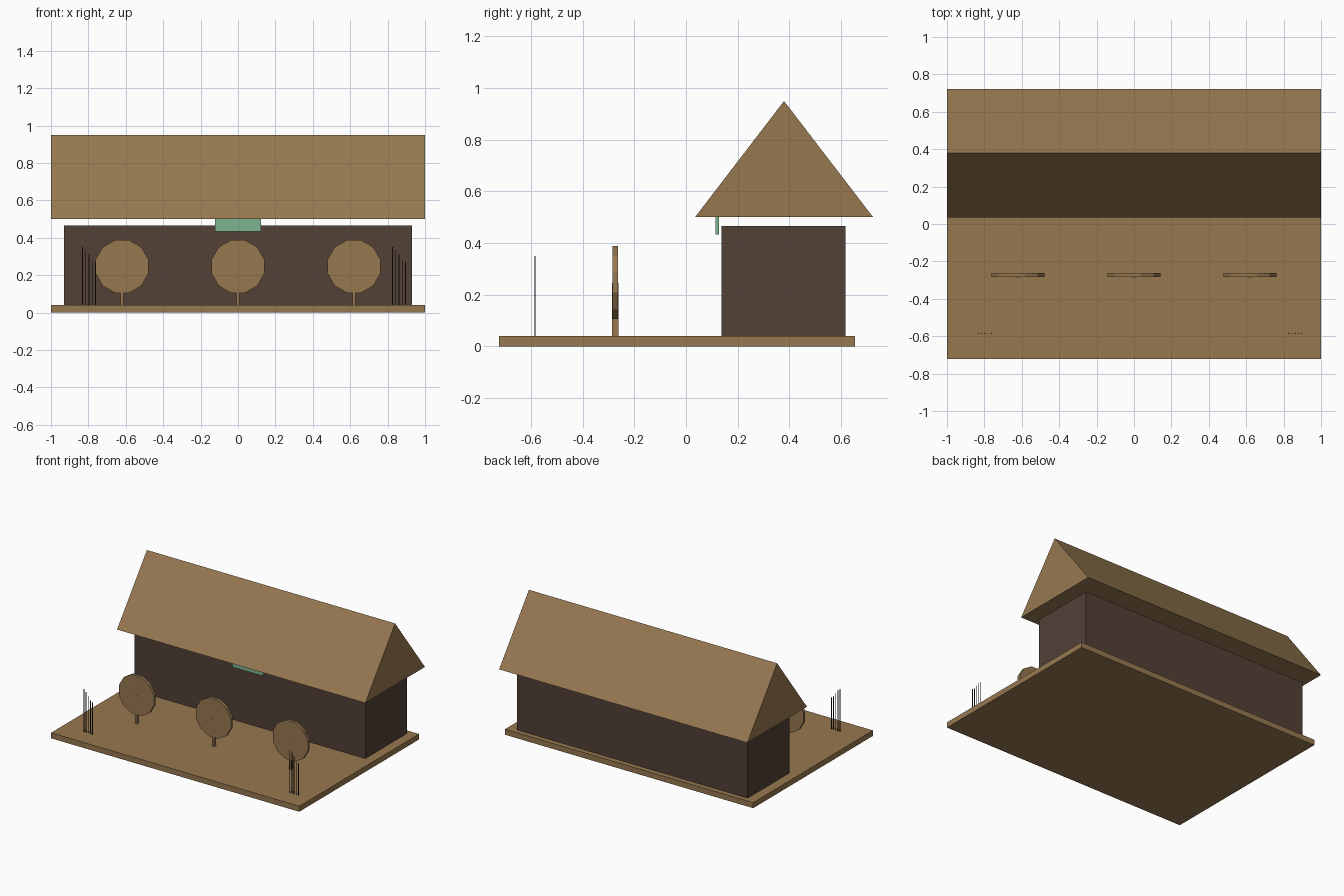
import bpy, bmesh, math
from mathutils import Matrix, Vector

if "Cube" in bpy.data.objects:
    bpy.data.objects.remove(bpy.data.objects["Cube"])


def lin(c):
    c /= 255
    return c / 12.92 if c <= 0.04045 else ((c + 0.055) / 1.055) ** 2.4


def material(name, r, g, b):
    m = bpy.data.materials.new(name)
    m.diffuse_color = (lin(r), lin(g), lin(b), 1)
    m.use_nodes = True
    m.node_tree.nodes["Principled BSDF"].inputs["Base Color"].default_value = m.diffuse_color
    return m


TAN = material("tan_brown", 150, 120, 80)
DARK = material("dark_brown", 82, 65, 54)
GREEN = material("soft_green", 125, 180, 145)
BLACK = material("reed_black_brown", 48, 37, 28)


def finish(name, bm, mat):
    bmesh.ops.recalc_face_normals(bm, faces=bm.faces)
    me = bpy.data.meshes.new(name)
    bm.to_mesh(me)
    bm.free()
    me.materials.append(mat)
    ob = bpy.data.objects.new(name, me)
    bpy.context.collection.objects.link(ob)
    return ob


def box(name, x0, x1, y0, y1, z0, z1, mat):
    bm = bmesh.new()
    centre = Vector(((x0 + x1) / 2, (y0 + y1) / 2, (z0 + z1) / 2))
    scale = Matrix.Diagonal((x1 - x0, y1 - y0, z1 - z0, 1))
    bmesh.ops.create_cube(bm, size=1, matrix=Matrix.Translation(centre) @ scale)
    return finish(name, bm, mat)


def prism(name, profile, axis, depth, mat):
    """Extrude a flat closed profile along an axis."""
    bm = bmesh.new()
    face = bm.faces.new([bm.verts.new(p) for p in profile])
    ext = bmesh.ops.extrude_face_region(bm, geom=[face])
    verts = [v for v in ext["geom"] if isinstance(v, bmesh.types.BMVert)]
    bmesh.ops.translate(bm, verts=verts, vec=Vector(axis) * depth)
    return finish(name, bm, mat)


# Ground slab and house body
box("base", -1, 1, -0.723, 0.655, 0, 0.04, TAN)
box("walls", -0.93, 0.93, 0.137, 0.618, 0.04, 0.467, DARK)

# Gable roof floating just above the walls
prism("roof", [(-1, 0.036, 0.502), (-1, 0.723, 0.502), (-1, 0.3795, 0.95)],
      (1, 0, 0), 2, TAN)

# Small green plate hanging under the front eave
box("hanging_plate", -0.123, 0.123, 0.114, 0.128, 0.433, 0.51, GREEN)

# Three disc-shaped trees
for i, x in enumerate((-0.62, 0, 0.62)):
    box(f"tree_trunk_{i + 1}", x - 0.007, x + 0.007, -0.287, -0.262, 0.04, 0.245, TAN)
    ring = []
    for k in range(12):
        a = math.tau * (k + 0.5) / 12
        ring.append((x + 0.146 * math.cos(a), -0.284, 0.247 + 0.146 * math.sin(a)))
    prism(f"tree_crown_{i + 1}", ring, (0, 1, 0), 0.021, TAN)

# Two clumps of thin reeds at the front corners
for side, x0 in (("left", -0.832), ("right", 0.826)):
    for k, top in enumerate((0.35, 0.335, 0.31, 0.28, 0.27)):
        x = x0 + 0.0175 * k
        box(f"reed_{side}_{k + 1}", x - 0.002, x + 0.002, -0.587, -0.583, 0.04, top, BLACK)
